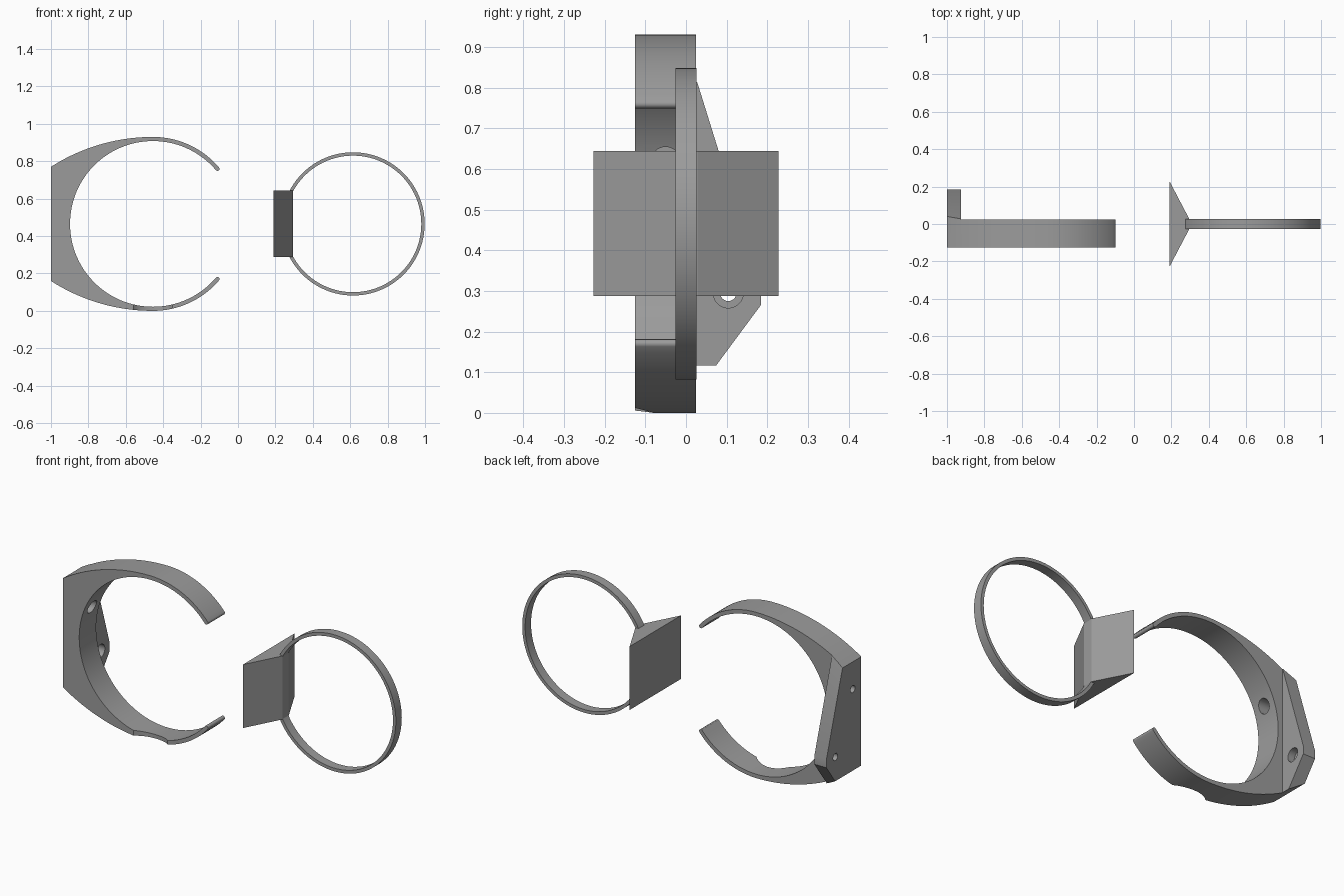
import bpy, bmesh
from math import sin, cos, radians, sqrt, asin
from mathutils import Vector

if "Cube" in bpy.data.objects:
    bpy.data.objects.remove(bpy.data.objects["Cube"], do_unlink=True)

grey = bpy.data.materials.new("plain_grey")
grey.use_nodes = True
colour = (0.33, 0.33, 0.33, 1)
grey.diffuse_color = colour
grey.node_tree.nodes["Principled BSDF"].inputs["Base Color"].default_value = colour


def prism(name, points, low, high, axis):
    """Extrude a closed 2D outline along an axis (0 = x, 1 = y, 2 = z)."""
    bm = bmesh.new()
    verts = []
    for p in points:
        co = list(p)
        co.insert(axis, low)
        verts.append(bm.verts.new(co))
    face = bm.faces.new(verts)
    moved = bmesh.ops.extrude_face_region(bm, geom=[face])["geom"]
    step = Vector((0, 0, 0))
    step[axis] = high - low
    bmesh.ops.translate(bm, vec=step, verts=[v for v in moved if isinstance(v, bmesh.types.BMVert)])
    bmesh.ops.recalc_face_normals(bm, faces=bm.faces)
    mesh = bpy.data.meshes.new(name)
    bm.to_mesh(mesh)
    bm.free()
    mesh.materials.append(grey)
    obj = bpy.data.objects.new(name, mesh)
    bpy.context.collection.objects.link(obj)
    return obj


def arc(cx, cy, r, start, end, steps):
    angles = [radians(start + (end - start) * i / steps) for i in range(steps + 1)]
    return [(cx + r * cos(a), cy + r * sin(a)) for a in angles]


def circle(cx, cy, r, steps):
    return arc(cx, cy, r, 0, 360, steps)[:-1]


def activate(obj):
    bpy.ops.object.select_all(action='DESELECT')
    obj.select_set(True)
    bpy.context.view_layer.objects.active = obj


def cut(obj, cutter):
    cutter.hide_render = True
    activate(obj)
    mod = obj.modifiers.new("cut", 'BOOLEAN')
    mod.operation, mod.solver, mod.object = 'DIFFERENCE', 'EXACT', cutter
    bpy.ops.object.modifier_apply(modifier=mod.name)
    bpy.data.objects.remove(cutter, do_unlink=True)


def smooth(obj):
    activate(obj)
    bpy.ops.object.shade_smooth_by_angle(angle=radians(25))


# Open clamp: inner circle, outer circle, and wide shoulders to a flat side
CX, MID, OUT, INN, GAP, WIDE = -0.455, 0.465, 0.465, 0.443, 40.5, 1.01
tip = (OUT + INN) / 2
tip_r = (OUT - INN) / 2
ga = radians(GAP)
sweep = 90 + asin(0.545 / WIDE) * 180 / 3.14159265
upper = arc(CX + tip * cos(ga), MID + tip * sin(ga), tip_r, GAP - 180, GAP, 8)[1:]
upper += arc(CX, MID, OUT, GAP, 90, 20)[1:]
upper += arc(CX, MID + OUT - WIDE, WIDE, 90, sweep, 20)[1:]
lower = [(x, 2 * MID - z) for x, z in reversed(upper)]
inner = arc(CX, MID, INN, 360 - GAP, GAP, 96)
clamp = prism("clamp", upper + lower + inner[1:], -0.125, 0.19, 1)

# Leave only a thin mounting tab behind the clamp, then taper it
cut(clamp, prism("tab_cutter", [(-0.925, 0.025), (0.2, 0.025), (0.2, 0.3), (-0.925, 0.3)], -0.2, 1.2, 2))
taper = [(0.0255, 0.82), (0.184, 0.31), (0.184, 0.265), (0.0255, 0.051),
         (0.0255, -0.1), (0.3, -0.1), (0.3, 1.1), (0.0255, 1.1)]
cut(clamp, prism("taper_cutter", taper, -1.1, -0.92, 0))

# Screw holes with counterbores
for y, z in ((-0.05, 0.617), (0.104, 0.295)):
    cut(clamp, prism("bore_cutter", circle(y, z, 0.037, 32), -0.965, -0.7, 0))
    cut(clamp, prism("hole_cutter", circle(y, z, 0.02, 24), -1.1, -0.9, 0))

# Shallow rounded notch in the lower front edge
cut(clamp, prism("notch_cutter", circle(CX, -0.225, 0.145, 64), -0.1, 0.2, 2))
smooth(clamp)

# Closed ring
ring = prism("ring", circle(0.615, MID, 0.383, 96), -0.026, 0.026, 1)
cut(ring, prism("ring_cutter", circle(0.615, MID, 0.365, 96), -0.1, 0.1, 1))
smooth(ring)

# Wedge block on the ring's side
prism("wedge_block", [(0.19, -0.228), (0.295, -0.028), (0.295, 0.028), (0.19, 0.228)], 0.288, 0.644, 2)
